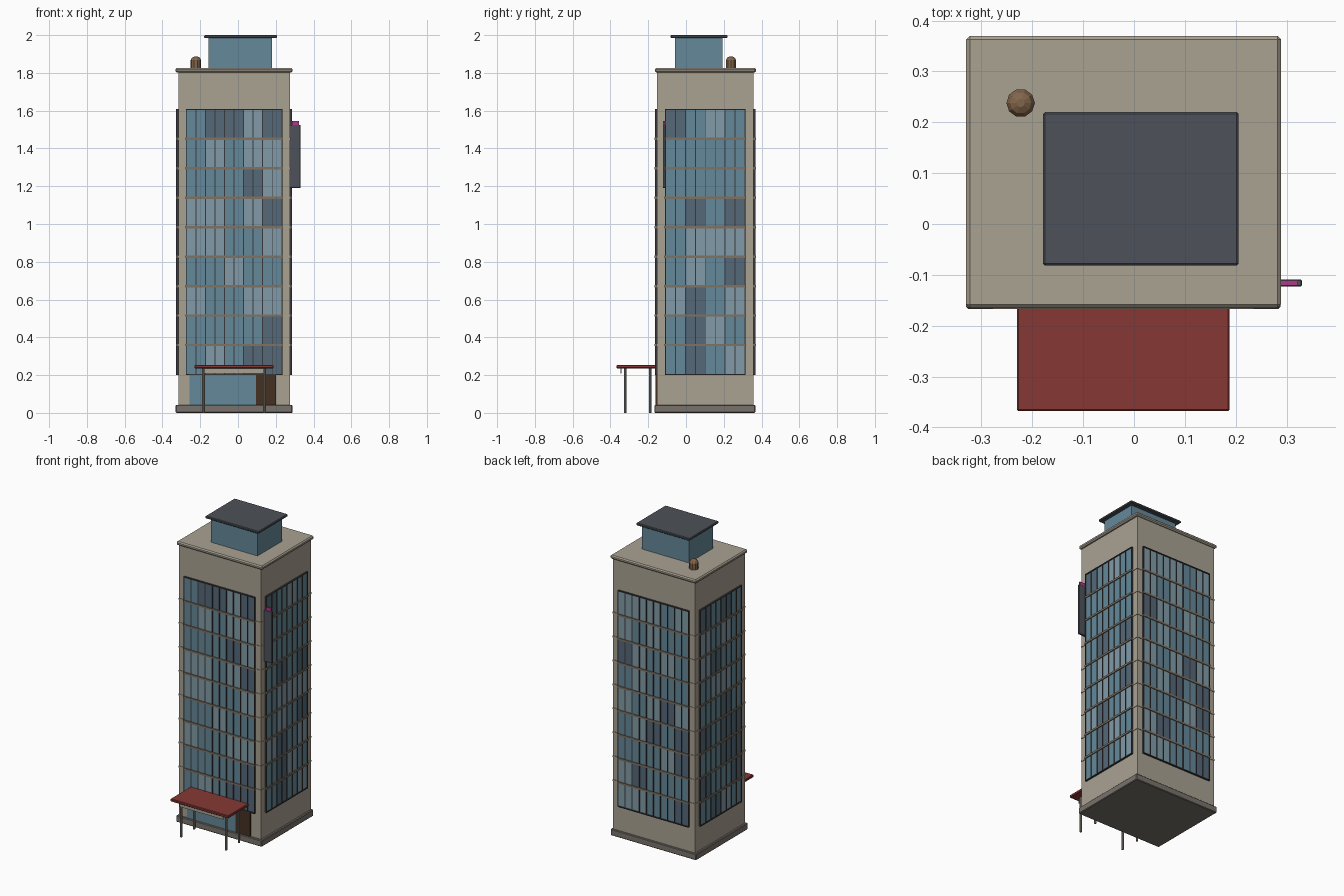
import bpy, bmesh, math, random
from mathutils import Vector

if "Cube" in bpy.data.objects:
    bpy.data.objects.remove(bpy.data.objects["Cube"])

random.seed(4)


def material(name, rgb):
    m = bpy.data.materials.new(name)
    m.diffuse_color = (*rgb, 1)
    m.use_nodes = True
    m.node_tree.nodes["Principled BSDF"].inputs["Base Color"].default_value = m.diffuse_color
    return m


WALL = material("wall", (0.40, 0.36, 0.29))
STONE = material("stone", (0.19, 0.17, 0.15))
LEDGE = material("ledge", (0.22, 0.17, 0.12))
FRAME = material("frame", (0.04, 0.04, 0.045))
DARK = material("dark_metal", (0.075, 0.085, 0.10))
GLASS = material("glass", (0.13, 0.25, 0.32))
GLASS_LIGHT = material("glass_light", (0.22, 0.33, 0.39))
GLASS_DARK = material("glass_dark", (0.09, 0.14, 0.19))
RED = material("canopy_red", (0.24, 0.04, 0.035))
BROWN = material("door_brown", (0.06, 0.03, 0.015))
TANK = material("tank_brown", (0.22, 0.13, 0.07))
STEEL = material("steel", (0.28, 0.26, 0.23))
PINK = material("sign_pink", (0.45, 0.04, 0.25))


def add_box(bm, lo, hi, index=0):
    made = bmesh.ops.create_cube(bm, size=1)["verts"]
    for v in made:
        v.co = Vector([lo[i] + (v.co[i] + 0.5) * (hi[i] - lo[i]) for i in range(3)])
    for f in {f for v in made for f in v.link_faces}:
        f.material_index = index


def finish(name, bm, mats, bevel=0):
    bmesh.ops.recalc_face_normals(bm, faces=bm.faces)
    mesh = bpy.data.meshes.new(name)
    bm.to_mesh(mesh)
    bm.free()
    for m in mats:
        mesh.materials.append(m)
    ob = bpy.data.objects.new(name, mesh)
    bpy.context.collection.objects.link(ob)
    if bevel:
        mod = ob.modifiers.new("bevel", "BEVEL")
        mod.width, mod.segments = bevel, 1
    return ob


def box(name, lo, hi, mat, bevel=0):
    bm = bmesh.new()
    add_box(bm, lo, hi)
    return finish(name, bm, [mat], bevel)


def lathe(name, x, y, profile, sides, mat):
    # stacked rings (radius, z), closed at both ends
    bm = bmesh.new()
    rings = [[bm.verts.new((x + r * math.cos(2 * math.pi * k / sides),
                            y + r * math.sin(2 * math.pi * k / sides), z))
              for k in range(sides)] for r, z in profile]
    for a, b in zip(rings, rings[1:]):
        for k in range(sides):
            j = (k + 1) % sides
            bm.faces.new((a[k], a[j], b[j], b[k]))
    bm.faces.new(rings[0])
    bm.faces.new(rings[-1])
    return finish(name, bm, [mat])


# Tower extents
X0, X1, Y0, Y1 = -0.316, 0.274, -0.154, 0.358
CX, CY = (X0 + X1) / 2, (Y0 + Y1) / 2
Z0, Z1, FLOORS = 0.203, 1.607, 9
PITCH = (Z1 - Z0) / FLOORS

# Plinth, shaft and roof slab
box("plinth", (-0.33, -0.167, 0), (0.288, 0.367, 0.042), STONE, 0.004)
box("tower_shaft", (X0, Y0, 0.04), (X1, Y1, 1.805), WALL)
box("roof_cornice", (-0.33, -0.165, 1.802), (0.289, 0.37, 1.826), WALL, 0.007)


# Curtain wall: backing frame, panes two bays wide, mullions
def facade(name, axis, face, sign, u0, u1, bays):
    bm = bmesh.new()

    def slab(ua, ub, za, zb, depth, index):
        a, b = sorted((face - sign * 0.01, face + sign * depth))
        if axis == "y":
            add_box(bm, (ua, a, za), (ub, b, zb), index)
        else:
            add_box(bm, (a, ua, za), (b, ub, zb), index)

    slab(u0, u1, Z0, Z1, 0.004, 0)
    w = (u1 - u0) / bays
    for f in range(FLOORS):
        za = Z0 + f * PITCH
        for c in range(0, bays, 2):
            slab(u0 + c * w + 0.002, u0 + (c + 2) * w - 0.002,
                 za + 0.004, za + PITCH - 0.004, 0.007,
                 random.choice((1, 1, 2, 3)))
    for c in range(bays + 1):
        u = u0 + c * w
        slab(u - 0.0025, u + 0.0025, Z0 - 0.002, Z1 + 0.002, 0.011, 0)
    for z in (Z0, Z1):
        slab(u0, u1, z - 0.003, z + 0.003, 0.011, 0)
    finish(name, bm, [FRAME, GLASS, GLASS_LIGHT, GLASS_DARK])


facade("front_windows", "y", Y0, -1, CX - 0.253, CX + 0.253, 10)
facade("back_windows", "y", Y1, 1, CX - 0.253, CX + 0.253, 10)
facade("right_windows", "x", X1, 1, CY - 0.211, CY + 0.211, 8)
facade("left_windows", "x", X0, -1, CY - 0.211, CY + 0.211, 8)

# Floor ledges: slim ring on the wall, deeper strip across each window field
bm = bmesh.new()
for f in range(1, FLOORS):
    z = Z0 + f * PITCH
    add_box(bm, (X0 - 0.003, Y0 - 0.003, z - 0.005), (X1 + 0.003, Y1 + 0.003, z + 0.005), 1)
    add_box(bm, (CX - 0.257, Y0 - 0.013, z - 0.006), (CX + 0.257, Y1 + 0.012, z + 0.006))
    add_box(bm, (X0 - 0.013, CY - 0.215, z - 0.006), (X1 + 0.013, CY + 0.215, z + 0.006))
finish("floor_ledges", bm, [LEDGE, WALL])

# Shop front and door
box("shop_window", (-0.257, Y0 - 0.004, 0.042), (0.094, Y0 + 0.01, 0.202), GLASS)
box("entrance_door", (0.094, Y0 - 0.008, 0.042), (0.2, Y0 + 0.01, 0.202), BROWN)

# Canopy, valance and posts
box("entrance_canopy", (-0.23, -0.368, 0.236), (0.188, -0.15, 0.253), RED, 0.003)
box("canopy_valance", (-0.178, -0.348, 0.208), (0.136, -0.342, 0.238), WALL)
for label, y in (("front", -0.322), ("rear", -0.19)):
    for side, x in (("left", -0.183), ("right", 0.14)):
        lathe(f"{label}_{side}_canopy_post", x, y, [(0.007, 0), (0.007, 0.238)], 8, STEEL)

# Blade sign on the right wall
box("blade_sign", (X1 - 0.005, -0.123, 1.19), (0.33, -0.109, 1.525), DARK, 0.002)
box("sign_cap", (0.286, -0.121, 1.52), (0.323, -0.111, 1.546), PINK)

# Rooftop room and its flat roof
box("penthouse", (-0.156, -0.057, 1.82), (0.181, 0.193, 1.988), GLASS)
box("penthouse_roof", (-0.179, -0.082, 1.984), (0.206, 0.22, 2.0), DARK, 0.004)

# Water tank
lathe("water_tank", -0.223, 0.238,
      [(0.028, 1.82), (0.028, 1.868), (0.021, 1.88), (0.008, 1.887)], 10, TANK)
